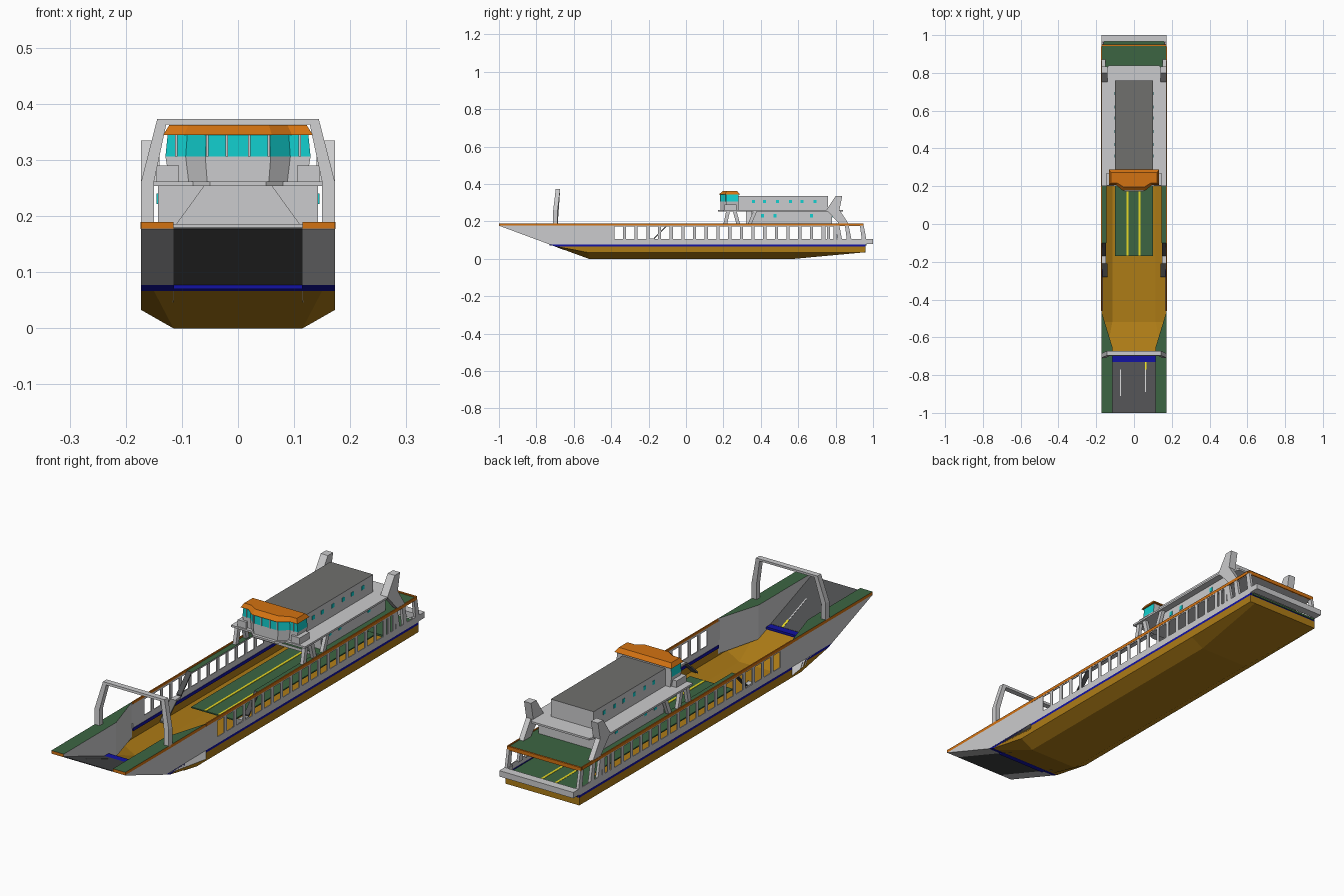
import bpy, bmesh, math
from mathutils import Vector

cube = bpy.data.objects.get("Cube")
if cube:
    bpy.data.objects.remove(cube, do_unlink=True)


def material(name, r, g, b):
    m = bpy.data.materials.new(name)
    m.use_nodes = True
    m.diffuse_color = (r, g, b, 1)
    m.node_tree.nodes["Principled BSDF"].inputs["Base Color"].default_value = (r, g, b, 1)
    return m


GREY = material("light grey", .6, .6, .61)
BROWN = material("hull brown", .42, .2, .008)
NAVY = material("navy", .006, .006, .36)
GREEN = material("deck green", .045, .13, .055)
ORANGE = material("orange", .65, .17, .006)
CYAN = material("glass cyan", .006, .63, .63)
DARK = material("ramp grey", .075, .077, .08)
ROOF = material("roof grey", .16, .16, .155)
YELLOW = material("lane yellow", .8, .7, .02)

W, IN, TOP = .173, .115, .19      # half width, ramp half width, rail top


def mesh(name, verts, faces, mats, rule=None, solid=True):
    """Object from points; rule(face) picks the material slot."""
    bm = bmesh.new()
    vs = [bm.verts.new(v) for v in verts]
    for f in faces:
        bm.faces.new([vs[i] for i in f])
    bmesh.ops.remove_doubles(bm, verts=bm.verts, dist=.0001)
    if solid:
        bmesh.ops.recalc_face_normals(bm, faces=bm.faces)
    bm.normal_update()
    for f in bm.faces:
        f.material_index = rule(f) if rule else 0
    me = bpy.data.meshes.new(name)
    bm.to_mesh(me)
    bm.free()
    for m in mats:
        me.materials.append(m)
    ob = bpy.data.objects.new(name, me)
    bpy.context.collection.objects.link(ob)
    return ob


def loft(name, low, high, mats, rule=None):
    """Closed solid between two matching outlines."""
    n = len(low)
    faces = [list(range(n)), list(range(n, 2 * n))]
    faces += [(i, (i + 1) % n, n + (i + 1) % n, n + i) for i in range(n)]
    return mesh(name, list(low) + list(high), faces, mats, rule)


def plan(name, pts, z0, z1, mats, rule=None, grow=1):
    return loft(name, [(x, y, z0) for x, y in pts],
                [(x * grow, y, z1) for x, y in pts], mats, rule)


def side(name, pts, x0, x1, mats, rule=None):
    return loft(name, [(x0, y, z) for y, z in pts], [(x1, y, z) for y, z in pts], mats, rule)


def box(name, x0, x1, y0, y1, z0, z1, mats, rule=None):
    return plan(name, [(x0, y0), (x1, y0), (x1, y1), (x0, y1)], z0, z1, mats, rule)


def both(ob):
    """Mirror a part across the centre line."""
    ob.modifiers.new("mirror", "MIRROR").use_clip = False
    return ob


def green_top(f):
    return 1 if f.normal.z > .5 else 0


# Open hull shell: bow to stern sections, brown with a navy waterline
def section(y, keel, chine, chine_z, edge, low, high):
    return [(0, y, keel), (chine, y, chine_z), (W, y, edge), (W, y, low), (W, y, high)]


LOW, HIGH = .067, .077
rows = [section(-.73, HIGH, .15, HIGH, HIGH, HIGH, HIGH),
        section(-.703, LOW, .15, LOW, LOW, LOW, HIGH),
        section(-.52, 0, IN, 0, .033, LOW, HIGH),
        section(.58, 0, IN, 0, .033, LOW, HIGH),
        section(.96, .035, .15, .035, .035, LOW, HIGH)]
verts = [p for row in rows for p in row] + [(0, .96, LOW), (0, .96, HIGH)]
faces = []
for r in range(4):
    for c in range(4):
        a, b = r * 5 + c, r * 5 + c + 1
        quad = [a, b, b + 5, a + 5]
        if r == 0 and c > 1:
            quad = [0 + c, 5 + c, 6 + c] if c == 3 else None
        if quad:
            faces.append(quad)
faces += [(20, 21, 22, 23, 25), (25, 23, 24, 26)]
both(mesh("hull", verts, faces, [BROWN, NAVY],
          lambda f: 1 if f.calc_center_median().z > .064 else 0))

# Bow wings: grey sides, with an orange and green cap
foot = [(W, -1), (IN, -1), (IN, -.65), (W, -.46)]
CAP = .177
both(loft("bow_wing", [(W, -1, CAP), (IN, -1, CAP), (IN, -.73, HIGH), (IN, -.65, .046),
                       (W, -.46, .04), (W, -.46, HIGH), (W, -.73, HIGH)],
          [(W, -1, CAP + .001), (IN, -1, CAP + .001), (IN, -.73, CAP), (IN, -.65, CAP),
           (W, -.46, CAP), (W, -.46, CAP), (W, -.73, CAP)], [GREY]))
both(plan("bow_wing_cap", foot, CAP, TOP, [GREY, GREEN, ORANGE],
          lambda f: 1 if f.normal.z > .5 else 2 if f.normal.y < -.5 or f.normal.x > .9 else 0))

# Bow ramp and lane marks
RAMP = [(-1, CAP), (-.73, HIGH)]


def ramp_z(y):
    return CAP + (y + 1) / .27 * (HIGH - CAP)


def ramp_strip(name, x0, x1, y0, y1, lift, thick, mat):
    pts = [(y0, ramp_z(y0) + lift), (y1, ramp_z(y1) + lift),
           (y1, ramp_z(y1) + lift + thick), (y0, ramp_z(y0) + lift + thick)]
    return side(name, pts, x0, x1, [mat])


ramp_strip("bow_ramp", -IN, IN, -1, -.73, 0, .003, DARK)
ramp_strip("ramp_line_right", -.073, -.068, -.91, -.77, .003, .001, GREY)
ramp_strip("ramp_line_left", .058, .063, -.89, -.77, .003, .001, GREY)
ramp_strip("ramp_mark", .057, .066, -.77, -.731, .003, .001, YELLOW)
box("ramp_hinge", -IN, IN, -.73, -.7, .07, .079, [NAVY])

# Side walls with a row of openings
T = W - .004
both(box("lower_wall", T, W, -.46, .96, HIGH, .105, [GREY]))
both(box("waterline_inside", T - .002, T, -.46, .96, LOW, HIGH + .003, [NAVY]))
both(box("wall_front_panel", T, W, -.47, -.4, .1, CAP, [GREY]))
both(box("upper_wall", T, W, -.47, .8, .172, .18, [GREY]))
both(box("side_rail", T, W + .001, -.46, .94, CAP, TOP, [ORANGE]))
for i in range(20):
    y = -.4 + i * .0625
    both(box("wall_pillar", T, W, y, y + .017, .1, .175, [GREY]))
for y in (.73, .755):
    both(box("stern_pillar", T, W, y, y + .015, .1, .175, [GREY]))
for y in (.80, .85, .93):
    both(side("slanted_post", [(y, CAP), (y + .02, CAP), (y + .035, .1), (y + .01, .1)],
              W - .012, W, [GREY]))

# Stern fender
box("stern_fender", -W, W, .965, 1, .08, .105, [GREY])
both(box("stern_fender_side", W - .015, W, .93, .97, .08, .105, [GREY]))

# Car deck with lanes
box("car_deck", -.1, .1, -.17, .96, .072, .077, [GREEN])
box("stern_deck", -.165, .165, .78, .965, .07, .078, [GREEN])
for x in (-.035, .03):
    box("lane_line", x - .005, x + .005, -.17, .95, .077, .079, [YELLOW])

# Walkways, upper deck and access stairs
both(box("walkway", .145, W - .003, -.1, .32, .178, .184, [GREY, GREEN], green_top))
box("upper_deck", -T, T, .31, .945, .174, .186, [GREY, GREEN], green_top)
box("upper_deck_edge", -W, W, .942, .95, .174, TOP, [ORANGE])
both(side("upper_stair", [(-.1, .184), (-.1, .176), (-.17, .105), (-.17, .113)], .147, T, [DARK]))
both(box("stair_landing", .147, T, -.21, -.17, .1, .108, [GREY]))
both(side("lower_stair", [(-.21, .108), (-.21, .1), (-.28, .035), (-.28, .043)], .14, T, [ROOF]))

# Bow arch leaning slightly aft
legs = [(W, TOP - .005), (W, .26), (.144, .373), (-.144, .373), (-W, .26), (-W, TOP - .005),
        (-.15, TOP - .005), (-.15, .26), (-.128, .363), (.128, .363), (.15, .26), (.15, TOP - .005)]


def lean(z):
    return -.71 + max(0, z - .26) * .12


loft("bow_arch", [(x, lean(z), z) for x, z in legs],
     [(x, lean(z) + .024, z) for x, z in legs], [GREY])

# Accommodation block
box("lower_house", -.143, .143, .35, .78, .184, .255, [GREY])
loft("house_front", [(-.118, .32, .175), (.118, .32, .175), (.06, .32, .255), (-.06, .32, .255)],
     [(-.118, .36, .175), (.118, .36, .175), (.06, .36, .255), (-.06, .36, .255)], [GREY])
plan("house_deck", [(-W, .2), (-.08, .2), (-.05, .172), (.05, .172), (.08, .2), (W, .2),
                    (W, .75), (.135, .84), (-.135, .84), (-W, .75)], .254, .262, [GREY])
box("upper_house", -.1, .1, .28, .76, .262, .335, [GREY, ROOF], green_top)
for y in (.41, .475, .67):
    both(box("lower_window", .143, .145, y - .008, y + .008, .222, .24, [CYAN]))
for y in (.36, .42, .49, .56, .62, .69):
    both(box("upper_window", .1, .102, y - .008, y + .008, .298, .314, [CYAN]))
both(box("aft_window", .03, .05, .78, .782, .222, .24, [CYAN]))
for y0, y1 in ((.2, .215), (.27, .25), (.33, .36)):
    both(side("bridge_leg", [(y0, .184), (y0 + .02, .184), (y1 + .02, .256), (y1, .256)],
              .15, .165, [GREY]))

# Wheelhouse with a projecting centre
half = [(.055, .185), (.088, .215), (.122, .215), (.122, .28)]
bridge = half + [(-x, y) for x, y in reversed(half)]
plan("bridge_base", bridge, .262, .306, [GREY], grow=1.06)
wide = [(x * 1.06, y) for x, y in bridge]
plan("bridge_windows", wide, .306, .345, [CYAN, GREY],
     lambda f: 1 if f.normal.y > .5 else 0, grow=.97)
for x in (-.11, -.055, -.02, .02, .055, .11):
    y = .185 if abs(x) < .06 else .215
    box("window_bar", x - .002, x + .002, y - .003, y, .306, .345, [GREY])
eaves = [(x * 1.03, y + (.008 if y > .25 else -.008)) for x, y in wide]
loft("bridge_roof", [(x, y, .345) for x, y in eaves],
     [(x * .92, .24 + (y - .24) * .7, .362) for x, y in eaves], [ORANGE])
both(box("bridge_wing", .105, .145, .205, .27, .262, .29, [GREY]))

# Twin raked funnels
both(side("funnel", [(.75, .26), (.8, .335), (.835, .335), (.82, .26)], .14, W, [GREY]))
both(side("funnel_foot", [(.75, .262), (.82, .262), (.87, .186), (.82, .186)], .151, W, [GREY]))
